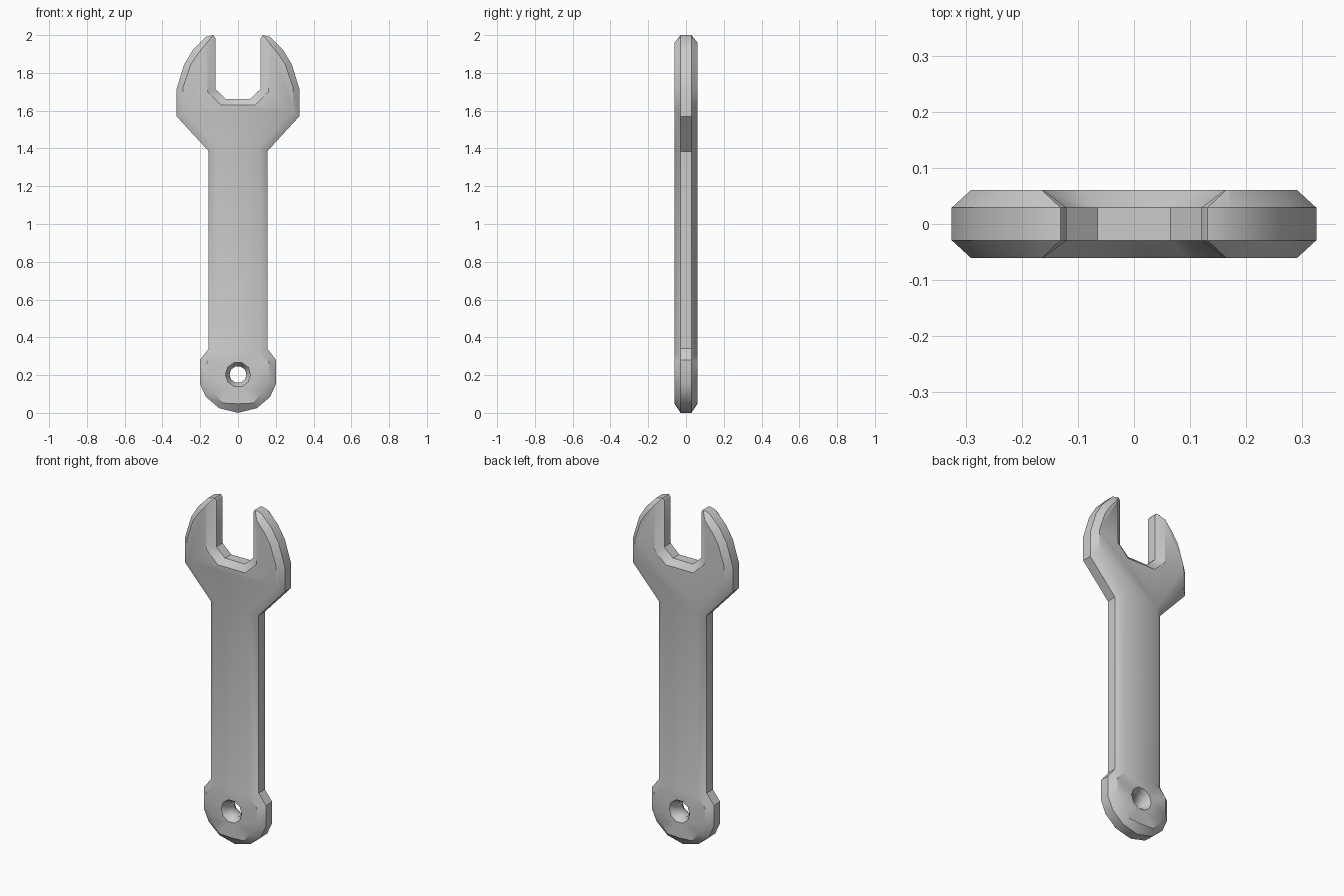
import bpy, bmesh, math

cube = bpy.data.objects.get("Cube")
if cube:
    bpy.data.objects.remove(cube, do_unlink=True)

steel = bpy.data.materials.new("plain_grey_steel")
steel.use_nodes = True
GREY = (0.6, 0.6, 0.6, 1.0)
steel.diffuse_color = GREY
steel.node_tree.nodes["Principled BSDF"].inputs["Base Color"].default_value = GREY

FACE_Y, RIM_Y = 0.061, 0.029

# Half outline from bottom centre to notch floor: rim x, z, then face x, z
HALF = [
    (0.0, 0.0, 0.0, 0.048),
    (0.10, 0.025, 0.08, 0.052),
    (0.17, 0.085, 0.125, 0.105),
    (0.202, 0.155, 0.165, 0.17),
    (0.202, 0.28, 0.165, 0.27),
    (0.155, 0.34, 0.112, 0.325),     # handle, lower end
    (0.155, 1.385, 0.112, 1.41),     # handle, upper end
    (0.325, 1.57, 0.29, 1.60),
    (0.325, 1.715, 0.29, 1.725),
    (0.285, 1.845, 0.25, 1.845),
    (0.24, 1.92, 0.21, 1.905),
    (0.172, 1.99, 0.172, 1.95),      # jaw tip
    (0.131, 2.0, 0.165, 1.96),
    (0.12, 1.985, 0.162, 1.952),
    (0.12, 1.715, 0.162, 1.70),      # notch
    (0.065, 1.663, 0.09, 1.63),
]
LOW, HIGH = 5, 6
OUTLINE = HALF + [(-a, b, -c, d) for a, b, c, d in reversed(HALF[1:])]
N = len(OUTLINE)

# Hanging hole with a countersink
HOLE_Z, HOLE_SIDES, RIM_R, FACE_R = 0.203, 10, 0.045, 0.067


def hole_ring(bm, radius, y):
    steps = [2 * math.pi * i / HOLE_SIDES for i in range(HOLE_SIDES)]
    return [bm.verts.new((radius * math.cos(a), y, HOLE_Z + radius * math.sin(a)))
            for a in steps]


def bridge(bm, a, b):
    for i in range(len(a)):
        j = (i + 1) % len(a)
        bm.faces.new((a[i], a[j], b[j], b[i]))


def loop_edges(bm, ring):
    found = []
    for i, v in enumerate(ring):
        w = ring[(i + 1) % len(ring)]
        found.append(bm.edges.get((v, w)) or bm.edges.new((v, w)))
    return found


bm = bmesh.new()
rims, hole_rims = [], []
for side in (-1, 1):
    rim = [bm.verts.new((p[0], side * RIM_Y, p[1])) for p in OUTLINE]
    face = [bm.verts.new((p[2], side * FACE_Y, p[3])) for p in OUTLINE]
    hole_rim = hole_ring(bm, RIM_R, side * RIM_Y)
    hole_face = hole_ring(bm, FACE_R, side * FACE_Y)
    bridge(bm, rim, face)
    bridge(bm, hole_rim, hole_face)
    # Flat faces: jaw head, handle, then the round end about the hole
    bm.faces.new(face[HIGH:N - HIGH + 1])
    bm.faces.new((face[LOW], face[HIGH], face[N - HIGH], face[N - LOW]))
    end = face[:LOW + 1] + face[N - LOW:]
    bmesh.ops.triangle_fill(bm, use_beauty=True, use_dissolve=False,
                            edges=loop_edges(bm, end) + loop_edges(bm, hole_face))
    rims.append(rim)
    hole_rims.append(hole_rim)

# Outer rim band and hole wall
bridge(bm, *rims)
bridge(bm, *hole_rims)
bmesh.ops.recalc_face_normals(bm, faces=bm.faces)

mesh = bpy.data.meshes.new("wrench")
bm.to_mesh(mesh)
bm.free()
mesh.materials.append(steel)
wrench = bpy.data.objects.new("wrench", mesh)
bpy.context.scene.collection.objects.link(wrench)

bpy.ops.object.select_all(action="DESELECT")
wrench.select_set(True)
bpy.context.view_layer.objects.active = wrench
bpy.ops.object.shade_smooth_by_angle(angle=math.radians(37))
